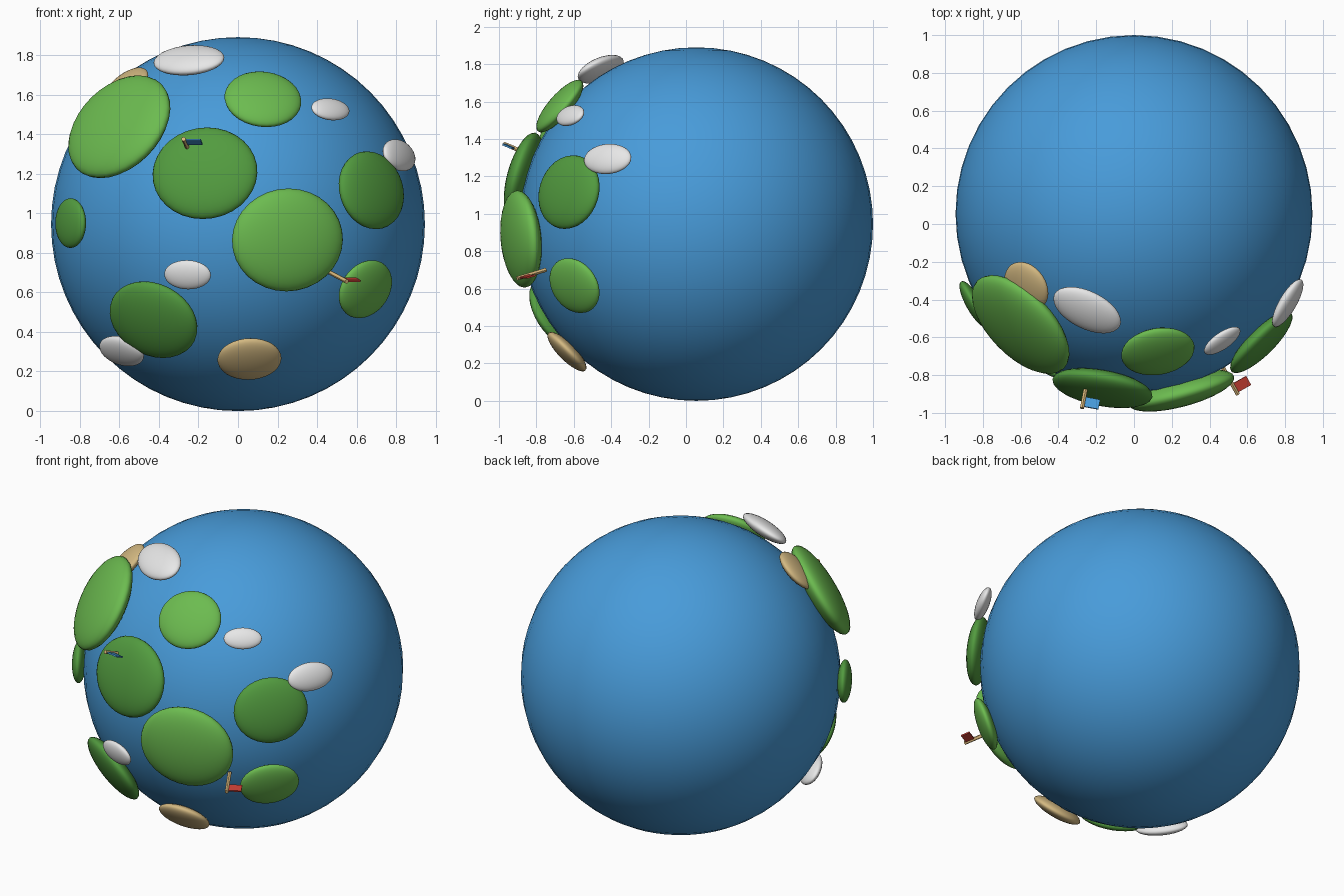
import bpy, math
from mathutils import Vector, Matrix

if "Cube" in bpy.data.objects:
    bpy.data.objects.remove(bpy.data.objects["Cube"])

R = 0.945
CENTRE = Vector((0, 0.055, R))


def material(name, rgb):
    m = bpy.data.materials.new(name)
    m.diffuse_color = (*rgb, 1)
    m.use_nodes = True
    m.node_tree.nodes["Principled BSDF"].inputs["Base Color"].default_value = m.diffuse_color
    return m


OCEAN = material("ocean_blue", (0.065, 0.33, 0.70))
LIGHT = material("light_green", (0.15, 0.50, 0.08))
DARK = material("dark_green", (0.085, 0.33, 0.05))
SAND = material("sand", (0.65, 0.48, 0.22))
CLOUD = material("cloud_white", (0.80, 0.80, 0.80))
WOOD = material("pole_wood", (0.70, 0.48, 0.20))
RED = material("flag_red", (0.58, 0.05, 0.035))


def finish(name, mat, smooth=True):
    ob = bpy.context.object
    ob.name = name
    ob.data.materials.append(mat)
    if smooth:
        bpy.ops.object.shade_smooth_by_angle()
    return ob


def frame(n):
    """Axes: sideways along the surface, up along the surface, outward."""
    u = Vector((-n.y, n.x, 0)).normalized()
    v = n.cross(u)
    return Matrix((u, v, n)).transposed().to_4x4()


def patch(name, mat, x, z, a, b, t, dist):
    """Flattened ellipsoid lying tangent on the front half of the globe."""
    dz = z - CENTRE.z
    d = Vector((x, -math.sqrt(dist ** 2 - x * x - dz * dz), dz))
    bpy.ops.mesh.primitive_uv_sphere_add(segments=32, ring_count=16, radius=1)
    ob = finish(name, mat)
    ob.matrix_world = (Matrix.Translation(CENTRE + d) @ frame(d.normalized())
                       @ Matrix.Diagonal((a, b, t, 1)))


def flag(name, mat, base, tip):
    """Pole sticking outward with a thin banner at its outer end."""
    base, tip = Vector(base), Vector(tip)
    axis = tip - base
    rot = frame(axis.normalized())
    bpy.ops.mesh.primitive_cylinder_add(vertices=12, radius=0.011, depth=axis.length)
    finish(name + "_pole", WOOD).matrix_world = Matrix.Translation((base + tip) / 2) @ rot
    bpy.ops.mesh.primitive_cube_add(size=1)
    banner = finish(name + "_banner", mat, False)
    banner.matrix_world = (Matrix.Translation(tip) @ rot
                           @ Matrix.Translation((0.044, 0, -0.038))
                           @ Matrix.Diagonal((0.084, 0.009, 0.055, 1)))


# Globe
bpy.ops.mesh.primitive_uv_sphere_add(segments=48, ring_count=32, radius=R, location=CENTRE)
finish("ocean_globe", OCEAN)

# Land masses: x, z, half width, half height, half thickness
for name, mat, *dims in [
    ("land_upper_left", LIGHT, -0.60, 1.437, 0.327, 0.297, 0.088),
    ("land_middle_right", LIGHT, 0.25, 0.865, 0.29, 0.261, 0.083),
    ("land_top", LIGHT, 0.126, 1.576, 0.196, 0.179, 0.056),
    ("land_lower_right", LIGHT, 0.644, 0.616, 0.177, 0.155, 0.048),
    ("land_centre", DARK, -0.167, 1.202, 0.269, 0.24, 0.075),
    ("land_right", DARK, 0.674, 1.116, 0.222, 0.20, 0.062),
    ("land_lower_left", DARK, -0.427, 0.462, 0.247, 0.22, 0.068),
    ("land_far_left", DARK, -0.846, 0.95, 0.14, 0.126, 0.042),
    ("desert_bottom", SAND, 0.058, 0.263, 0.162, 0.141, 0.045),
    ("desert_upper_left", SAND, -0.57, 1.633, 0.14, 0.141, 0.042),
]:
    patch(name, mat, *dims, 0.973)

# Clouds, floating a little higher
for name, *dims in [
    ("cloud_top", -0.248, 1.773, 0.193, 0.117, 0.047),
    ("cloud_upper_right", 0.467, 1.525, 0.113, 0.065, 0.03),
    ("cloud_right", 0.814, 1.293, 0.144, 0.085, 0.038),
    ("cloud_centre", -0.255, 0.689, 0.122, 0.076, 0.032),
    ("cloud_lower_left", -0.588, 0.303, 0.155, 0.094, 0.04),
]:
    patch(name, CLOUD, *dims, 1.004)

# Flags
flag("blue_flag", OCEAN, (-0.244, -0.81, 1.305), (-0.275, -0.975, 1.375))
flag("red_flag", RED, (0.465, -0.75, 0.70), (0.55, -0.902, 0.655))
